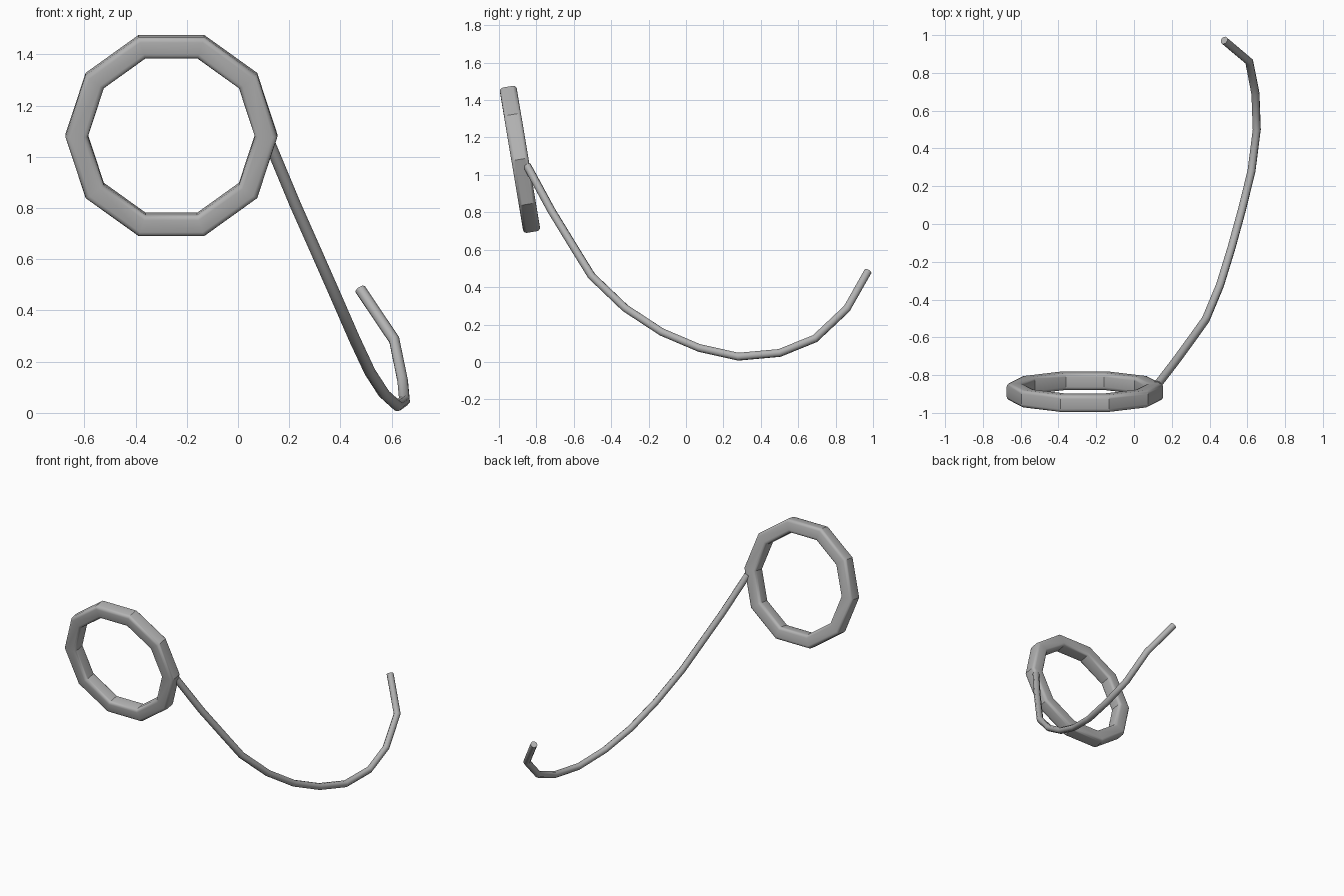
import bpy, bmesh, math
from mathutils import Matrix, Vector

if "Cube" in bpy.data.objects:
    bpy.data.objects.remove(bpy.data.objects["Cube"])

metal = bpy.data.materials.new("grey_metal")
metal.diffuse_color = (0.45, 0.45, 0.45, 1)
metal.use_nodes = True
metal.node_tree.nodes["Principled BSDF"].inputs["Base Color"].default_value = metal.diffuse_color


def finish(obj, angle):
    obj.data.materials.clear()
    obj.data.materials.append(metal)
    bpy.ops.object.select_all(action='DESELECT')
    obj.select_set(True)
    bpy.context.view_layer.objects.active = obj
    bpy.ops.object.shade_smooth_by_angle(angle=math.radians(angle))


# Ten-sided lens ring with a rounded-square section
SIDES, RADIUS = 10, 0.37
HALF_R, HALF_Y, ROUND = 0.044, 0.046, 0.019
section = []
for corner in range(4):
    mid = math.radians(45 + 90 * corner)
    cx = math.copysign(HALF_R - ROUND, math.cos(mid))
    cy = math.copysign(HALF_Y - ROUND, math.sin(mid))
    for step in (-45, -15, 15, 45):
        a = mid + math.radians(step)
        section.append((cx + ROUND * math.cos(a), cy + ROUND * math.sin(a)))

bm = bmesh.new()
loops = []
for i in range(SIDES):
    a = 2 * math.pi * i / SIDES
    loops.append([bm.verts.new(((RADIUS + r) * math.cos(a), y, (RADIUS + r) * math.sin(a)))
                  for r, y in section])
n = len(section)
for i in range(SIDES):
    p, q = loops[i], loops[(i + 1) % SIDES]
    for j in range(n):
        k = (j + 1) % n
        bm.faces.new((p[j], p[k], q[k], q[j]))
bmesh.ops.recalc_face_normals(bm, faces=bm.faces)
bm.transform(Matrix.Translation((-0.26, -0.888, 1.083)) @ Matrix.Rotation(math.radians(9.5), 4, 'X'))
mesh = bpy.data.meshes.new("lens_ring")
bm.to_mesh(mesh)
bm.free()
ring = bpy.data.objects.new("lens_ring", mesh)
bpy.context.collection.objects.link(ring)
finish(ring, 33)

# Hanging cord swept along a path
path = [(0.125, -0.85, 1.05), (0.225, -0.72, 0.81), (0.305, -0.61, 0.63),
        (0.38, -0.505, 0.46), (0.455, -0.325, 0.288), (0.515, -0.13, 0.16),
        (0.57, 0.07, 0.075), (0.622, 0.28, 0.028), (0.65, 0.50, 0.048),
        (0.643, 0.69, 0.125), (0.61, 0.86, 0.285), (0.477, 0.972, 0.483)]
curve = bpy.data.curves.new("cord", 'CURVE')
curve.dimensions = '3D'
curve.bevel_depth = 0.022
curve.bevel_resolution = 2
curve.use_fill_caps = True
spline = curve.splines.new('POLY')
spline.points.add(len(path) - 1)
for point, co in zip(spline.points, path):
    point.co = (*co, 1)
cord = bpy.data.objects.new("cord", curve)
bpy.context.collection.objects.link(cord)
bpy.ops.object.select_all(action='DESELECT')
cord.select_set(True)
bpy.context.view_layer.objects.active = cord
bpy.ops.object.convert(target='MESH')
finish(bpy.context.object, 50)
